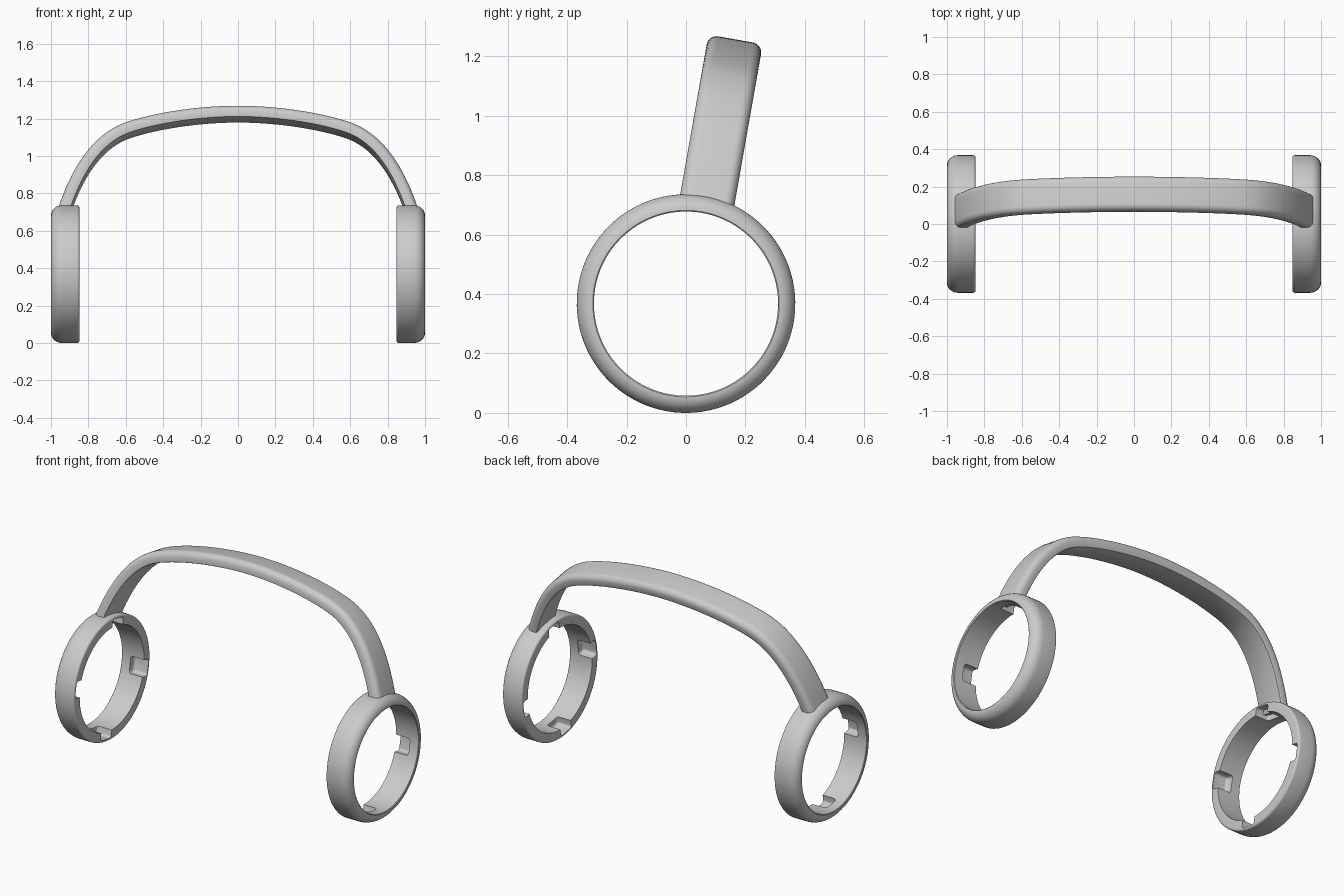
import bpy, bmesh, math
from mathutils import Vector, Matrix
from mathutils.geometry import interpolate_bezier

if "Cube" in bpy.data.objects:
    bpy.data.objects.remove(bpy.data.objects["Cube"])

TILT = math.radians(-10)          # whole headset leans back about the ring axis
RING_Z = 0.368
R_OUT, R_IN = 0.368, 0.31
X_IN, X_OUT = 0.848, 1.0

grey = bpy.data.materials.new("plain grey")
grey.diffuse_color = (0.6, 0.6, 0.6, 1)
grey.use_nodes = True
grey.node_tree.nodes["Principled BSDF"].inputs["Base Color"].default_value = grey.diffuse_color


def make_object(name, bm):
    bmesh.ops.recalc_face_normals(bm, faces=bm.faces)
    mesh = bpy.data.meshes.new(name)
    bm.to_mesh(mesh)
    bm.free()
    mesh.materials.append(grey)
    ob = bpy.data.objects.new(name, mesh)
    bpy.context.collection.objects.link(ob)
    ob.location.z = RING_Z
    ob.rotation_euler.x = TILT
    return ob


def activate(ob):
    bpy.ops.object.select_all(action='DESELECT')
    ob.select_set(True)
    bpy.context.view_layer.objects.active = ob


def arc(cx, cy, rx, ry, a0, a1, n):
    """Points on an elliptical arc, angles in degrees."""
    return [(cx + rx * math.cos(math.radians(a0 + (a1 - a0) * i / n)),
             cy + ry * math.sin(math.radians(a0 + (a1 - a0) * i / n))) for i in range(n + 1)]


def bridge(bm, loops, closed):
    """Skin a row of equal point loops with quads."""
    rings = [[bm.verts.new(p) for p in loop] for loop in loops]
    n = len(rings[0])
    pairs = list(zip(rings, rings[1:])) + ([(rings[-1], rings[0])] if closed else [])
    for a, b in pairs:
        for i in range(n):
            j = (i + 1) % n
            bm.faces.new((a[i], a[j], b[j], b[i]))
    if not closed:
        bm.faces.new(rings[0])
        bm.faces.new(rings[-1])


# Ear ring: lathed section with a large round on the outside, small one inside
section = [(X_IN, R_IN)]
section += arc(X_IN + 0.012, R_OUT - 0.012, 0.012, 0.012, 180, 90, 4)
section += arc(X_OUT - 0.06, R_OUT - 0.054, 0.06, 0.054, 90, 0, 10)
section += [(X_OUT - 0.003, R_IN)]
STEPS = 96
bm = bmesh.new()
bridge(bm, [[(x, r * math.sin(2 * math.pi * k / STEPS), r * math.cos(2 * math.pi * k / STEPS))
             for x, r in section] for k in range(STEPS)], True)
ear_rings = make_object("ear_rings", bm)

# Four rounded notches cut in the ring from its inner side
bm = bmesh.new()
for k in range(4):
    part = bmesh.new()
    bmesh.ops.create_cube(part, size=1, matrix=Matrix.Translation((0.87, 0, 0.31))
                          @ Matrix.Diagonal((0.14, 0.10, 0.084, 1)))
    bmesh.ops.bevel(part, geom=part.edges[:], offset=0.016, segments=4,
                    profile=0.5, affect='EDGES')
    part.transform(Matrix.Rotation(k * math.pi / 2, 4, 'X'))
    temp = bpy.data.meshes.new("notch_part")
    part.to_mesh(temp)
    part.free()
    bm.from_mesh(temp)
    bpy.data.meshes.remove(temp)
notch_cutter = make_object("notch_cutter", bm)
notch_cutter.hide_render = True
bpy.context.view_layer.update()

cut = ear_rings.modifiers.new("notches", 'BOOLEAN')
cut.operation = 'DIFFERENCE'
cut.solver = 'EXACT'
cut.object = notch_cutter
ear_rings.modifiers.new("both_sides", 'MIRROR')
activate(ear_rings)
for m in list(ear_rings.modifiers):
    bpy.ops.object.modifier_apply(modifier=m.name)
bpy.data.objects.remove(notch_cutter)

# Headband path: outer centre line of one half, then mirrored
crown = [Vector(p) for p in ((0, 0.905, 0), (0.22, 0.905, 0), (0.46, 0.865, 0), (0.60, 0.815, 0))]
side = [Vector(p) for p in ((0.60, 0.815, 0), (0.76, 0.758, 0), (0.88, 0.60, 0), (0.962, 0.348, 0))]
half = interpolate_bezier(*crown, 20)[:-1] + interpolate_bezier(*side, 24)
path = [Vector((-p.x, p.y, 0)) for p in reversed(half[1:])] + half

# Headband section (across, depth): rounded on top, nearly sharp underneath
W, T, C = 0.093, 0.065, 0.01
band = arc(W - 0.034, -0.034, 0.034, 0.034, 0, 90, 7)
band += arc(-W + 0.034, -0.034, 0.034, 0.034, 90, 180, 7)
band += arc(-W + 0.006, -T + 0.006, 0.006, 0.006, 180, 270, 2)
band += arc(W - 0.006, -T + 0.006, 0.006, 0.006, 270, 360, 2)
loops = []
for i, p in enumerate(path):
    t = (path[min(i + 1, len(path) - 1)] - path[max(i - 1, 0)]).normalized()
    nx, nz = -t.y, t.x
    loops.append([(p.x + nx * d, C + w, p.y + nz * d) for w, d in band])
bm = bmesh.new()
bridge(bm, loops, False)
headband = make_object("headband", bm)

for ob in (ear_rings, headband):
    activate(ob)
    bpy.ops.object.shade_smooth_by_angle(angle=math.radians(35))
